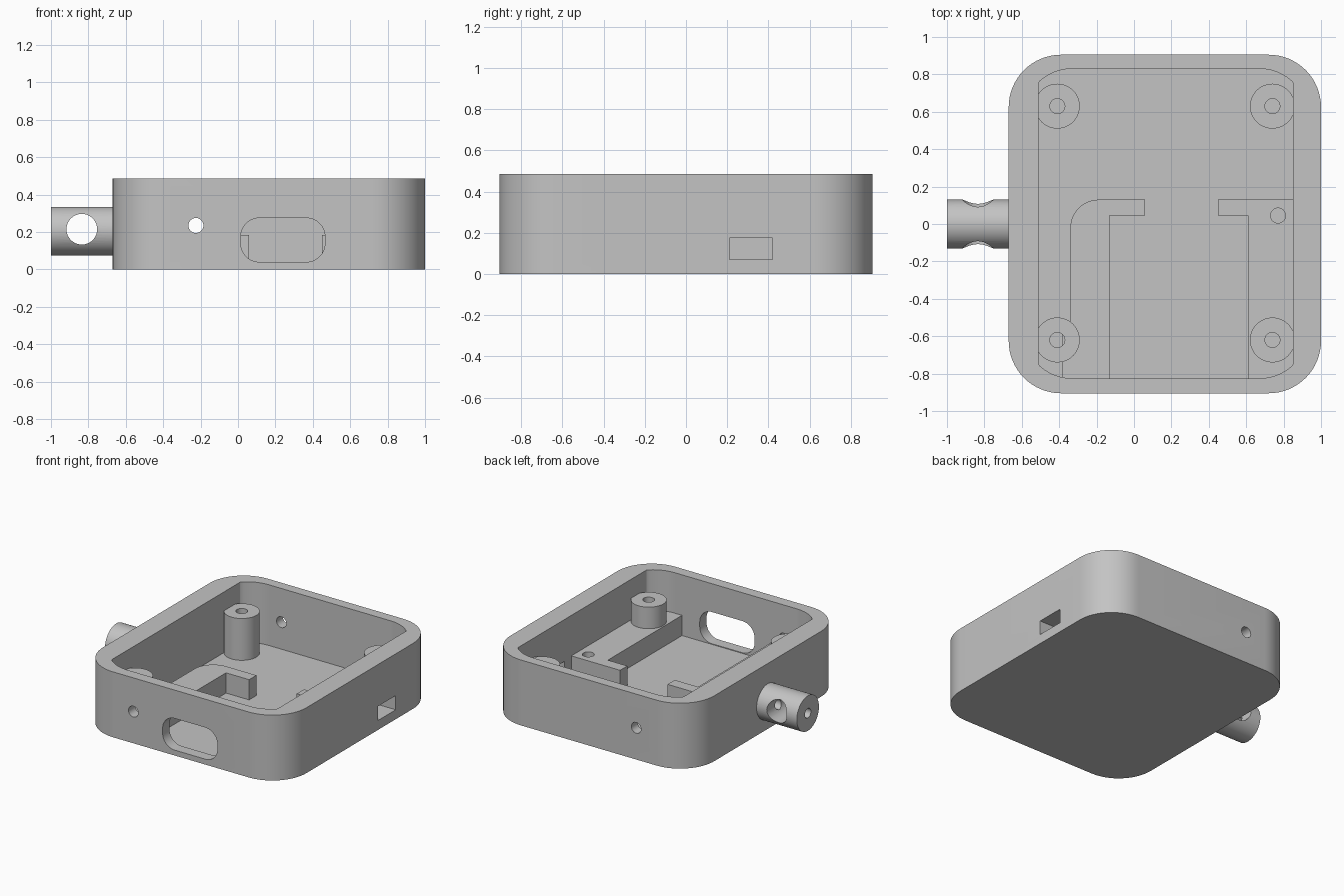
import bpy, bmesh
from math import pi, cos, sin
from mathutils import Matrix, Vector

cube = bpy.data.objects.get("Cube")
if cube:
    bpy.data.objects.remove(cube, do_unlink=True)

grey = bpy.data.materials.new("plain grey")
grey.use_nodes = True
colour = (0.55, 0.55, 0.55, 1)
grey.diffuse_color = colour
grey.node_tree.nodes["Principled BSDF"].inputs["Base Color"].default_value = colour

ROT = {"X": Matrix.Rotation(pi / 2, 4, "Y"),
       "Y": Matrix.Rotation(pi / 2, 4, "X"),
       "Z": Matrix.Identity(4)}


def finish(name, bm):
    bmesh.ops.recalc_face_normals(bm, faces=bm.faces)
    mesh = bpy.data.meshes.new(name)
    bm.to_mesh(mesh)
    bm.free()
    mesh.materials.append(grey)
    obj = bpy.data.objects.new(name, mesh)
    bpy.context.collection.objects.link(obj)
    return obj


def prism(name, outline, low, high):
    """Extrude a flat outline upwards."""
    bm = bmesh.new()
    face = bm.faces.new([bm.verts.new((x, y, low)) for x, y in outline])
    top = bmesh.ops.extrude_face_region(bm, geom=[face])["geom"]
    bmesh.ops.translate(bm, vec=(0, 0, high - low),
                        verts=[v for v in top if isinstance(v, bmesh.types.BMVert)])
    return finish(name, bm)


def rod(name, centre, radius, length, axis="Z"):
    bm = bmesh.new()
    bmesh.ops.create_cone(bm, cap_ends=True, segments=48, radius1=radius,
                          radius2=radius, depth=length,
                          matrix=Matrix.Translation(centre) @ ROT[axis])
    return finish(name, bm)


def rounded(x0, x1, y0, y1, r, steps=16):
    """Outline of a rounded rectangle."""
    pts = []
    corners = [(x1 - r, y1 - r), (x0 + r, y1 - r), (x0 + r, y0 + r), (x1 - r, y0 + r)]
    for k, (cx, cy) in enumerate(corners):
        for i in range(steps + 1):
            a = (k + i / steps) * pi / 2
            pts.append((cx + r * cos(a), cy + r * sin(a)))
    return pts


def box(x0, x1, y0, y1):
    return [(x0, y0), (x1, y0), (x1, y1), (x0, y1)]


def cut(obj, cutter):
    mod = obj.modifiers.new("cut", "BOOLEAN")
    mod.operation = "DIFFERENCE"
    mod.solver = "EXACT"
    mod.object = cutter
    bpy.context.view_layer.objects.active = obj
    bpy.ops.object.modifier_apply(modifier=mod.name)
    bpy.data.objects.remove(cutter, do_unlink=True)


FLOOR, RAIL_TOP, POST_TOP, HEIGHT = 0.035, 0.185, 0.345, 0.485
parts = []

# Tray with a cavity whose side walls are thicker than its end walls
tray = prism("tray", rounded(-0.67, 1, -0.905, 0.905, 0.28), 0, HEIGHT)
inner = [(min(max(x, -0.51), 0.85), y)
         for x, y in rounded(-0.59, 0.93, -0.825, 0.83, 0.26, 32)]
cut(tray, prism("cavity_cutter", inner, FLOOR, HEIGHT + 0.1))

# Front slot, side slot and the small holes in the front and back walls
slot = prism("slot_cutter", rounded(0.015, 0.465, 0.04, 0.275, 0.1), 0.75, 1)
slot.data.transform(ROT["Y"])
cut(tray, slot)
cut(tray, prism("side_cutter", box(0.75, 1.1, 0.21, 0.42), 0.07, 0.175))
for y in (-0.87, 0.87):
    cut(tray, rod("hole_cutter", (-0.225, y, 0.235), 0.04, 0.3, "Y"))
parts.append(tray)

# Hollow screw posts
for side, x in (("right", -0.41), ("left", 0.74)):
    for end, y in (("front", -0.62), ("back", 0.63)):
        mid = (FLOOR - 0.015 + POST_TOP) / 2
        post = rod(f"{end}_{side}_post", (x, y, mid), 0.12, POST_TOP - FLOOR + 0.015)
        cut(post, rod("screw_cutter", (x, y, mid), 0.04, 1))
        parts.append(post)

# Right rail with a rounded outer corner and a short arm
bend = [(-0.19 - 0.15 * sin(a), -0.02 + 0.15 * cos(a))
        for a in (i / 16 * pi / 2 for i in range(17))]
rail = bend + [(-0.34, -0.58), (-0.385, -0.58), (-0.385, -0.84), (-0.13, -0.84),
               (-0.13, 0.045), (0.06, 0.045), (0.06, 0.13)]
parts.append(prism("right_rail", rail, FLOOR - 0.015, RAIL_TOP))

# Left ledge with a matching arm and a pin hole
ledge = prism("left_ledge", [(0.61, -0.84), (0.87, -0.84), (0.87, 0.13), (0.45, 0.13),
                             (0.45, 0.045), (0.61, 0.045)], FLOOR - 0.015, RAIL_TOP)
cut(ledge, rod("pin_cutter", (0.77, 0.045, 0.235), 0.04, 0.4))
parts.append(ledge)

# Lug with a cross hole and a hole in its end
lug = rod("strap_lug", (-0.82, 0, 0.205), 0.13, 0.36, "X")
cut(lug, rod("cross_cutter", (-0.835, 0, 0.215), 0.082, 1, "Y"))
cut(lug, rod("end_cutter", (-0.9, 0, 0.205), 0.035, 0.4, "X"))
parts.append(lug)

# Smooth the curves and keep the edges sharp
bpy.ops.object.select_all(action="DESELECT")
for obj in parts:
    obj.select_set(True)
bpy.context.view_layer.objects.active = tray
bpy.ops.object.shade_smooth_by_angle(angle=pi / 6)
